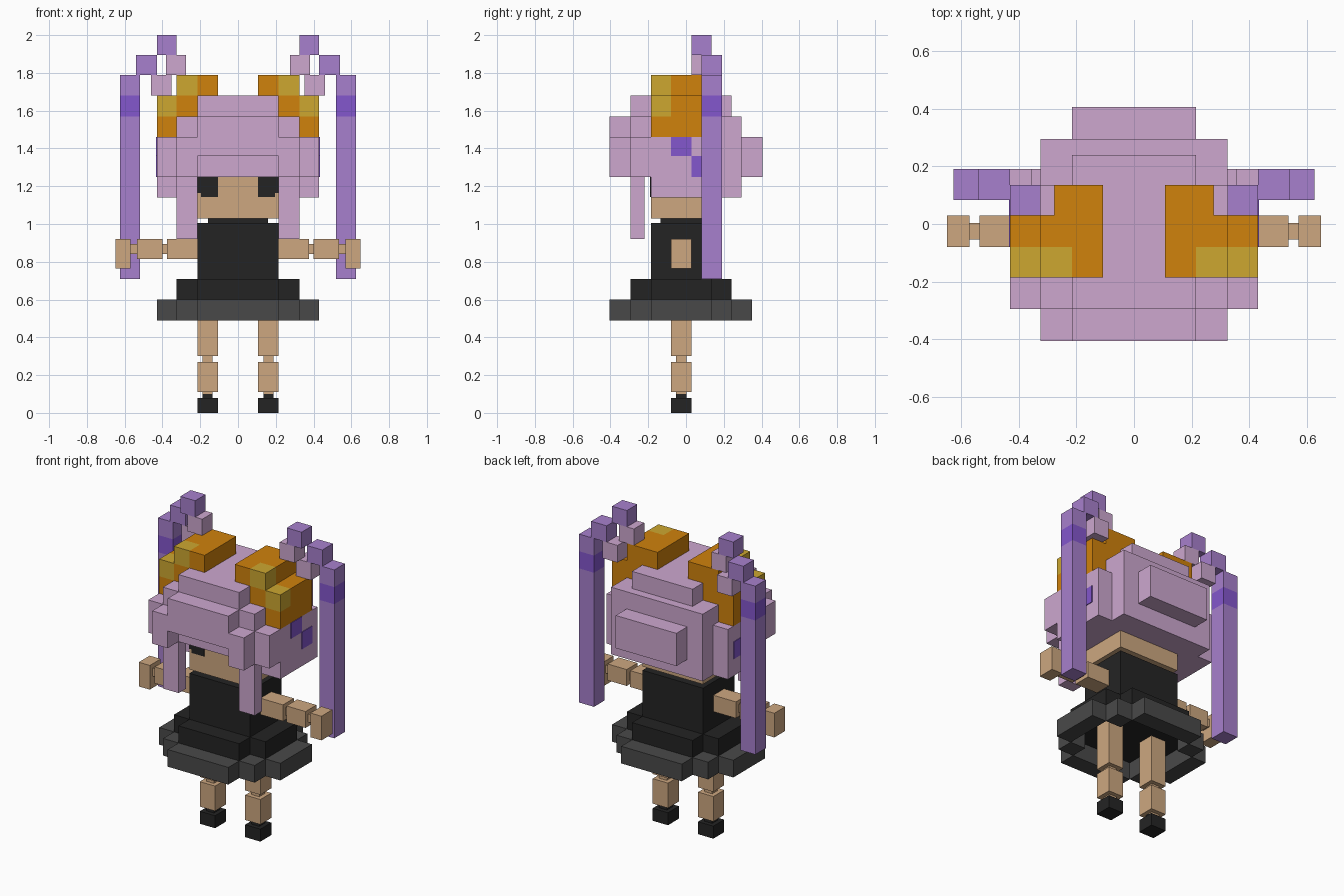
import bpy, bmesh
from mathutils import Matrix, Vector

cube = bpy.data.objects.get("Cube")
if cube:
    bpy.data.objects.remove(cube, do_unlink=True)


def linear(c):
    c /= 255
    return c / 12.92 if c <= 0.04045 else ((c + 0.055) / 1.055) ** 2.4


def material(name, *rgb):
    m = bpy.data.materials.new(name)
    col = [linear(c) for c in rgb] + [1]
    m.use_nodes = True
    m.diffuse_color = col
    bsdf = m.node_tree.nodes["Principled BSDF"]
    bsdf.inputs["Base Color"].default_value = col
    bsdf.inputs["Roughness"].default_value = 0.9
    return m


PINK = material("pale pink", 205, 167, 207)
PURPLE = material("light purple", 167, 128, 205)
VIOLET = material("violet", 132, 87, 205)
SKIN = material("skin tan", 205, 167, 128)
ORANGE = material("orange", 208, 130, 12)
YELLOW = material("mustard yellow", 205, 167, 48)
BLACK = material("soft black", 36, 36, 36)
GREY = material("dark grey", 73, 73, 73)


def part(name, mat, *boxes):
    """One object from boxes given as (x0, x1, y0, y1, z0, z1)."""
    bm = bmesh.new()
    for x0, x1, y0, y1, z0, z1 in boxes:
        lo, hi = Vector((x0, y0, z0)), Vector((x1, y1, z1))
        size = hi - lo
        bmesh.ops.create_cube(bm, size=1, matrix=Matrix.Translation((lo + hi) / 2)
                              @ Matrix.Diagonal((*size, 1)))
    me = bpy.data.meshes.new(name)
    bm.to_mesh(me)
    bm.free()
    me.materials.append(mat)
    ob = bpy.data.objects.new(name, me)
    bpy.context.collection.objects.link(ob)
    return ob


def pair(name, mat, *boxes):
    """Left part on +x and its mirror image on -x."""
    part("left_" + name, mat, *boxes)
    part("right_" + name, mat, *[(-b[1], -b[0], *b[2:]) for b in boxes])


# Grid steps shared by the blocks
A, B, C, D = 0.107, 0.215, 0.325, 0.43
F0, F1, F2, F3 = -0.08, -0.185, -0.295, -0.405   # towards the front
K0, K1, K2, K3 = 0.03, 0.135, 0.24, 0.35         # towards the back

# Legs and shoes
pair("leg", SKIN, (A, B, F0, K0, 0.30, 0.62), (A, B, F0, K0, 0.11, 0.27),
     (A + .027, B - .027, F0 + .027, K0 - .027, 0.10, 0.31))
pair("shoe", BLACK, (A, B, F0, K0, 0, 0.08),
     (A + .027, B - .027, F0 + .027, K0 - .027, 0.07, 0.11))

# Skirt: stepped black top and a hollow grey hem ring
part("skirt_top", BLACK, (-C, C, F1, K1, 0.60, 0.71), (-B, B, F2, K2, 0.60, 0.71))
part("skirt_hem", GREY, (-B, B, F3, F2, 0.49, 0.60), (-B, B, K2, K3, 0.49, 0.60),
     *[(min(s * p, s * q), max(s * p, s * q), y0, y1, 0.49, 0.60)
       for s in (-1, 1)
       for p, q, y0, y1 in ((B, C, F2, F1), (B, C, K1, K2), (C, D, F1, K1))])

# Torso with narrow neck
part("torso", BLACK, (-B, B, F1, K1, 0.70, 1.005))
part("neck", BLACK, (-.16, .16, F1 + .05, K1 - .05, 1.0, 1.04))

# Jointed arms
pair("arm", SKIN, (B, 0.375, F0, K0, 0.815, 0.92), (0.40, 0.535, F0, K0, 0.815, 0.92),
     (0.37, 0.58, F0 + .027, K0 - .027, 0.842, 0.893))
pair("hand", SKIN, (0.57, 0.648, F0, K0, 0.765, 0.92))

# Face and eyes
part("face", SKIN, (-B, B, F1, K1, 1.03, 1.25))
pair("eye", BLACK, (A, B, F1 - .006, F1 + .002, 1.165, 1.25),
     (A, B - .02, F1 - .006, F1 + .002, 1.143, 1.165))

# Hair cap built in layers
part("hair_crown", PINK, (-B, B, F2, K2, 1.57, 1.68))
part("hair_cap", PINK, (-C, C, F2, 0.295, 1.25, 1.57))
part("hair_back", PINK, (-C, C, K1, 0.295, 1.14, 1.25), (-B, B, 0.295, 0.405, 1.25, 1.46))
part("fringe", PINK, (-B, B, F3, F2, 1.36, 1.57))
pair("fringe_side", PINK, (B, C, F3, F2, 1.25, 1.46))
pair("hair_side", PINK, (C, D, F2, F1, 1.25, 1.46), (C, D, F1, 0.19, 1.14, 1.46),
     (B, C, F1, K1, 1.14, 1.25))
pair("front_lock", PINK, (B, C, F2, -0.22, 0.92, 1.25))
pair("hair_streak", VIOLET, (D - .003, D + .004, F0, K0, 1.36, 1.46),
     (D - .003, D + .004, K0, K1, 1.25, 1.36))

# Hair ornaments, orange with yellow front corners
pair("ornament", ORANGE, (A, B, F1, K1, 1.68, 1.79), (B, C, F0, K1, 1.68, 1.79),
     (B, C, F1, K1, 1.57, 1.68), (C, D, F0, K1, 1.57, 1.68), (C, D, F1, K1, 1.46, 1.57))
pair("ornament_corner", YELLOW, (B, C, F1, F0, 1.68, 1.79), (C, D, F1, F0, 1.57, 1.68))

# Pigtails: pink root, purple arch, long hanging tail with a violet band
pair("pigtail_root", PINK, (0.353, 0.46, 0.083, 0.19, 1.68, 1.79),
     (0.275, 0.38, K0, K1, 1.79, 1.895))
pair("pigtail_arch", PURPLE, (C, D, K0, K1, 1.895, 2.0), (D, 0.54, 0.083, 0.19, 1.79, 1.895))
pair("pigtail", PURPLE, (0.52, 0.625, 0.083, 0.19, 1.68, 1.79),
     (0.52, 0.625, 0.083, 0.19, 0.71, 1.57))
pair("pigtail_band", VIOLET, (0.52, 0.625, 0.083, 0.19, 1.57, 1.68))
